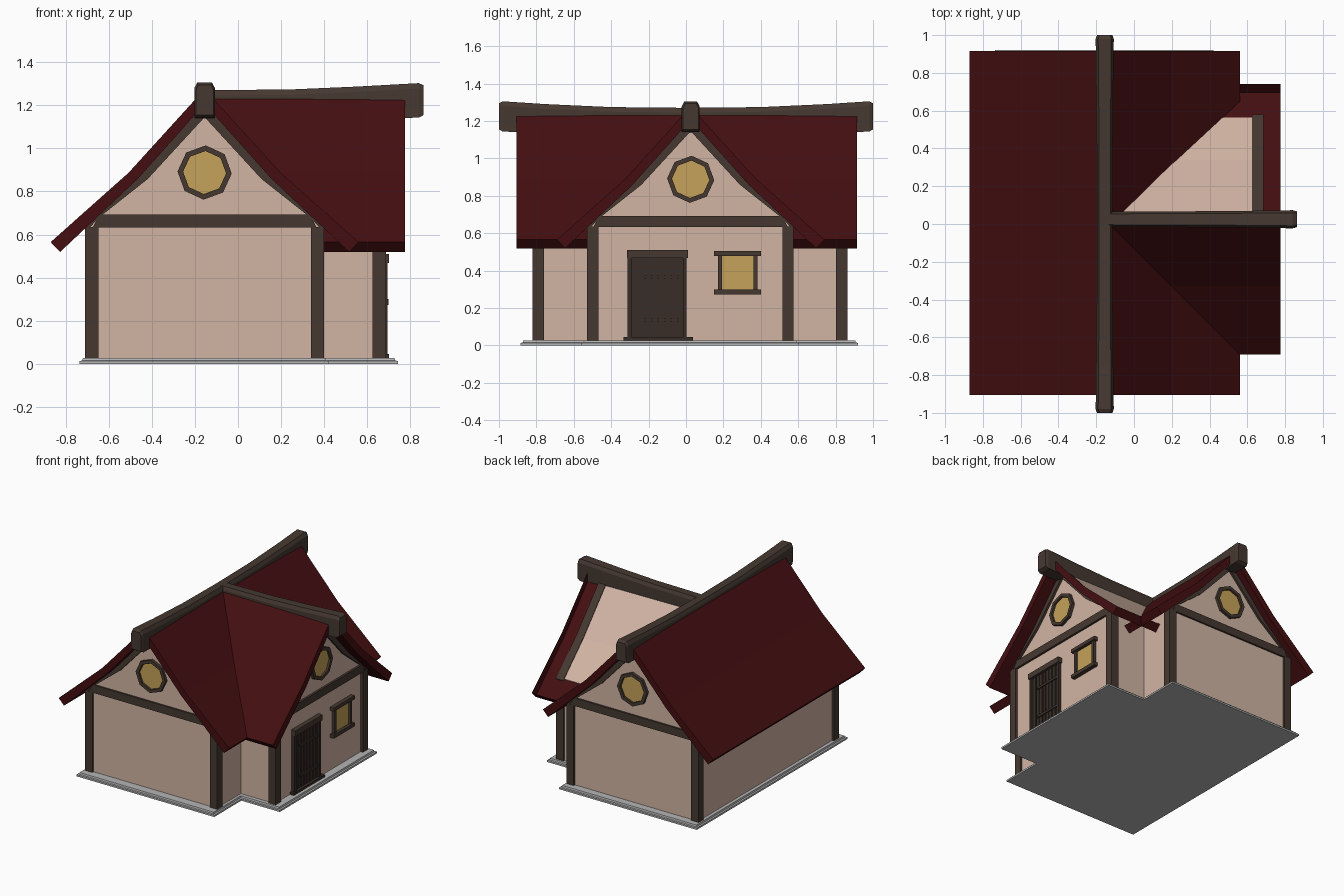
import bpy, bmesh, math
from mathutils import Vector

if "Cube" in bpy.data.objects:
    bpy.data.objects.remove(bpy.data.objects["Cube"])

CX, CY = -0.155, 0.025          # ridge lines of main house and wing


def mat(name, col):
    m = bpy.data.materials.new(name)
    m.diffuse_color = (*col, 1)
    m.use_nodes = True
    m.node_tree.nodes["Principled BSDF"].inputs["Base Color"].default_value = m.diffuse_color
    return m


PLASTER = mat("plaster", (0.64, 0.46, 0.37))
ROOF = mat("roof_red", (0.058, 0.0045, 0.0055))
WOOD = mat("timber", (0.06, 0.04, 0.03))
DOOR = mat("door_wood", (0.04, 0.027, 0.021))
GLASS = mat("window_glass", (0.56, 0.36, 0.10))
STONE = mat("stone", (0.46, 0.46, 0.46))


# Gable frames: d across the gable, t along the ridge, z up
def main(d, t, z):
    return Vector((CX + d, t, z))


def wing(d, t, z):
    return Vector((t, CY + d, z))


def finish(name, bm, material):
    bmesh.ops.recalc_face_normals(bm, faces=bm.faces)
    me = bpy.data.meshes.new(name)
    bm.to_mesh(me)
    bm.free()
    me.materials.append(material)
    ob = bpy.data.objects.new(name, me)
    bpy.context.collection.objects.link(ob)
    return ob


def loft(name, rings, material):
    bm = bmesh.new()
    vs = [[bm.verts.new(p) for p in r] for r in rings]
    n = len(vs[0])
    for a, b in zip(vs, vs[1:]):
        for i in range(n):
            bm.faces.new((a[i], a[(i + 1) % n], b[(i + 1) % n], b[i]))
    bm.faces.new(vs[0][::-1])
    bm.faces.new(vs[-1])
    return finish(name, bm, material)


def prism(name, frame, pts, t0, t1, material):
    return loft(name, [[frame(d, t, z) for d, z in pts] for t in (t0, t1)], material)


def box(name, x0, x1, y0, y1, z0, z1, material):
    pts = [(x0, y0), (x1, y0), (x1, y1), (x0, y1)]
    return loft(name, [[(x, y, z) for x, y in pts] for z in (z0, z1)], material)


def mirrored(half):
    """Half profile from centre outwards -> full open line, left to right."""
    return [(-d, z) for d, z in half[:0:-1]] + list(half)


OUTER = mirrored([(0, 1.262), (0.043, 1.228), (0.352, 0.888), (0.715, 0.565)])
INNER = mirrored([(0, 1.206), (0.311, 0.858), (0.671, 0.519)])
BODY = mirrored([(0, 1.213), (0.311, 0.865), (0.54, 0.645), (0.54, 0.02)])
TRIM_UP = mirrored([(0, 1.22), (0.311, 0.871), (0.554, 0.638)])
TRIM_LOW = mirrored([(0, 1.145), (0.264, 0.858), (0.492, 0.678), (0.54, 0.625)])

# Stone base, an L-like outline with a small step
def outline(i):
    return [(-0.735 + i, -0.885 + i), (0.42 - i, -0.885 + i), (0.42 - i, -0.56 + i),
            (0.742 - i, -0.56 + i), (0.742 - i, 0.605 - i), (0.42 - i, 0.605 - i),
            (0.42 - i, 0.92 - i), (-0.735 + i, 0.92 - i)]


loft("stone_base", [[(x, y, z) for x, y in outline(i)]
                    for i, z in ((0, 0), (0, 0.013), (0.012, 0.015), (0.015, 0.027))], STONE)

# Plaster walls
prism("main_walls", main, BODY, -0.805, 0.848, PLASTER)
prism("wing_walls", wing, BODY, CX, 0.668, PLASTER)

# Roofs; the rear slope of the wing has no tile surface, showing plaster beneath
prism("main_roof", main, OUTER + INNER[::-1], -0.905, 0.915, ROOF)
wing_roof = prism("wing_roof", wing, OUTER + INNER[::-1], CX, 0.775, ROOF)
bm = bmesh.new()
bm.from_mesh(wing_roof.data)
bmesh.ops.delete(bm, geom=[f for f in bm.faces if f.normal.z > 0.3 and f.normal.y > 0.3
                           and f.calc_center_median().z > 0.6], context='FACES')
bm.to_mesh(wing_roof.data)
bm.free()


# Sagging ridge beams with chamfered tops and tapered ends
def ridge(name, frame, stations):
    rings = []
    for t, top, bot, w in stations:
        sec = [(-w, bot), (w, bot), (w, top - 0.025), (w * 0.72, top),
               (-w * 0.72, top), (-w, top - 0.025)]
        rings.append([frame(d, t, z) for d, z in sec])
    loft(name, rings, WOOD)


half = [(0, 1.27, 1.125, 0.041), (0.4, 1.274, 1.13, 0.042),
        (0.75, 1.29, 1.137, 0.045), (0.98, 1.305, 1.143, 0.048), (1.0, 1.295, 1.155, 0.041)]
ridge("main_ridge_beam", main, [(-t, *r) for t, *r in half[:0:-1]] + half)
ridge("wing_ridge_beam", wing, [(CX, 1.27, 1.125, 0.04), (0.25, 1.274, 1.13, 0.042),
                                (0.55, 1.287, 1.137, 0.044), (0.84, 1.303, 1.143, 0.048),
                                (0.862, 1.293, 1.155, 0.042)])

# Corner posts
for i, (x, y) in enumerate([(-0.71, -0.82), (0.338, -0.82), (-0.71, 0.802), (0.338, 0.802),
                            (0.625, -0.53), (0.625, 0.515)]):
    box(f"corner_post_{i}", x, x + 0.062, y, y + 0.061, 0.02, 0.636, WOOD)


# Round gable window: eight-sided ring and pane
def round_window(name, frame, wall, out):
    def ring(r, t):
        return [frame(r * math.sin(k * math.pi / 4 + 0.04), t, 0.888 + r * math.cos(k * math.pi / 4 + 0.04))
                for k in range(8)]
    bm = bmesh.new()
    loops = [[bm.verts.new(p) for p in ring(r, wall + out * e)]
             for r, e in ((0.126, -0.01), (0.126, 0.022), (0.1, 0.022), (0.1, -0.01))]
    for a, b in zip(loops, loops[1:] + loops[:1]):
        for k in range(8):
            bm.faces.new((a[k], a[(k + 1) % 8], b[(k + 1) % 8], b[k]))
    finish(name + "_frame", bm, WOOD)
    loft(name + "_pane", [ring(0.103, wall - out * 0.002), ring(0.103, wall + out * 0.007)], GLASS)


# Gable timbers: raking boards, tie beam, window
for name, frame, edge, out in (("front", main, -0.82, -1), ("back", main, 0.863, 1),
                               ("wing", wing, 0.685, 1)):
    prism(name + "_gable_boards", frame, TRIM_UP + TRIM_LOW[::-1], edge - out * 0.06, edge, WOOD)
    prism(name + "_tie_beam", frame, [(-0.52, 0.632), (0.52, 0.632), (0.49, 0.692), (-0.49, 0.692)],
          edge - out * 0.05, edge - out * 0.001, WOOD)
    round_window(name + "_round_window", frame, edge - out * 0.016, out)

# Door on the wing gable: planks, rails, frame
W = 0.66
box("door_back", W, 0.674, -0.30, 0.0, 0.03, 0.47, DOOR)
for i in range(8):
    y = -0.285 + i * 0.035
    box(f"door_plank_{i}", W, 0.682, y, y + 0.027, 0.04, 0.47, DOOR)
for i, z in enumerate((0.135, 0.365)):
    box(f"door_rail_{i}", W, 0.69, -0.235, -0.02, z - 0.01, z + 0.01, DOOR)
for i, y in enumerate((-0.312, -0.016)):
    box(f"door_jamb_{i}", W, 0.694, y, y + 0.02, 0.03, 0.48, DOOR)
box("door_lintel", W, 0.702, -0.315, 0.01, 0.468, 0.51, WOOD)
box("door_threshold", W, 0.702, -0.333, 0.037, 0.025, 0.045, DOOR)

# Square window beside the door
box("window_pane", W, 0.675, 0.18, 0.37, 0.29, 0.48, GLASS)
for i, y in enumerate((0.17, 0.36)):
    box(f"window_side_{i}", W, 0.69, y, y + 0.022, 0.28, 0.49, WOOD)
for i, z in enumerate((0.273, 0.478)):
    box(f"window_rail_{i}", W, 0.7, 0.15, 0.4, z, z + 0.027, WOOD)
